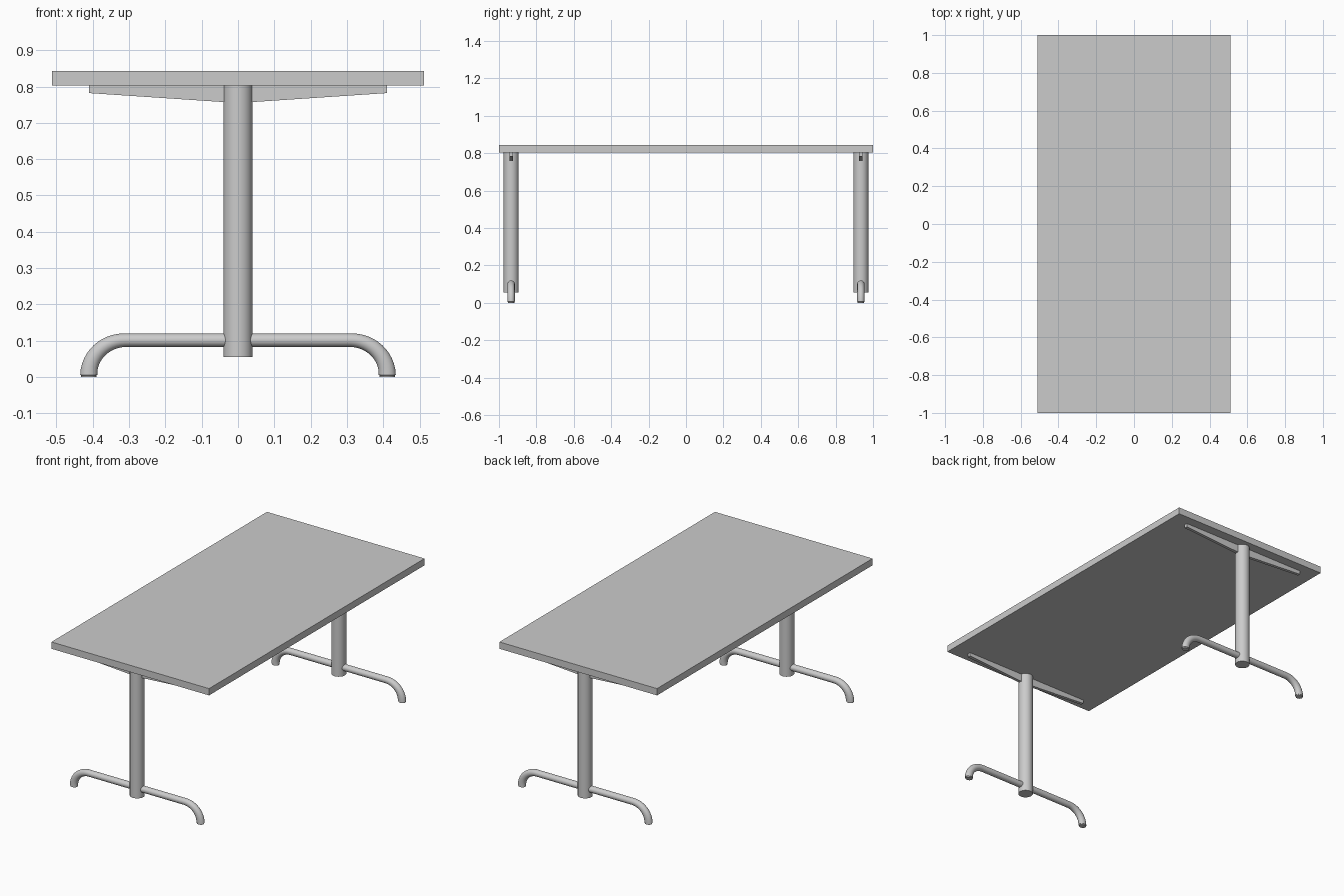
import bpy, bmesh
from math import sin, cos, pi

if "Cube" in bpy.data.objects:
    bpy.data.objects.remove(bpy.data.objects["Cube"])

TOP_Z = 0.803
LEG_Y = 0.935


def finish(bm, name, smooth=False):
    bmesh.ops.recalc_face_normals(bm, faces=bm.faces[:])
    me = bpy.data.meshes.new(name)
    bm.to_mesh(me)
    bm.free()
    ob = bpy.data.objects.new(name, me)
    bpy.context.collection.objects.link(ob)
    if smooth:
        bpy.ops.object.select_all(action='DESELECT')
        ob.select_set(True)
        bpy.context.view_layer.objects.active = ob
        bpy.ops.object.shade_smooth_by_angle(angle=0.7)
    return ob


def sweep(name, stations, y, sides=24):
    # stations: x, z, tangent angle below horizontal, in-plane radius, y radius
    bm = bmesh.new()
    rings = []
    for x, z, a, r, ry in stations:
        ring = []
        for i in range(sides):
            t = 2 * pi * i / sides
            ring.append(bm.verts.new((x + r * cos(t) * sin(a), y + ry * sin(t),
                                      z + r * cos(t) * cos(a))))
        rings.append(ring)
    for a, b in zip(rings, rings[1:]):
        for i in range(sides):
            j = (i + 1) % sides
            bm.faces.new((a[i], a[j], b[j], b[i]))
    bm.faces.new(rings[0])
    bm.faces.new(rings[-1])
    return finish(bm, name, True)


# Table top
bm = bmesh.new()
bmesh.ops.create_cube(bm, size=1)
for v in bm.verts:
    v.co.x *= 1.024
    v.co.y *= 2
    v.co.z = v.co.z * 0.04 + TOP_Z + 0.02
finish(bm, "table_top")

# Half of the foot tube: straight run, bend, then narrow glide
half = []
for i in range(13):
    a = pi / 2 * i / 12
    half.append((0.311 + 0.1 * sin(a), 0.006 + 0.0955 * cos(a), a,
                 0.0185 + 0.005 * (i / 12), 0.0195))
half += [(0.411, 0.005, pi / 2, 0.021, 0.0175), (0.411, 0, pi / 2, 0.021, 0.0175)]
foot_path = [(-x, z, -a, r, ry) for x, z, a, r, ry in reversed(half)] + half

for side, y in (("front", -LEG_Y), ("back", LEG_Y)):
    # Column
    bm = bmesh.new()
    bmesh.ops.create_cone(bm, cap_ends=True, segments=32, radius1=0.04,
                          radius2=0.04, depth=TOP_Z - 0.055)
    bmesh.ops.translate(bm, verts=bm.verts[:], vec=(0, y, (TOP_Z + 0.055) / 2))
    finish(bm, side + "_column", True)

    # Curved foot
    sweep(side + "_foot", foot_path, y)

    # Tapered bracket under the top
    bm = bmesh.new()
    outline = [(-0.41, TOP_Z), (-0.41, 0.782), (-0.035, 0.757),
               (0.035, 0.757), (0.41, 0.782), (0.41, TOP_Z)]
    face = bm.faces.new([bm.verts.new((x, y - 0.009, z)) for x, z in outline])
    ext = bmesh.ops.extrude_face_region(bm, geom=[face])
    bmesh.ops.translate(bm, vec=(0, 0.018, 0),
                        verts=[g for g in ext["geom"] if isinstance(g, bmesh.types.BMVert)])
    finish(bm, side + "_bracket")
